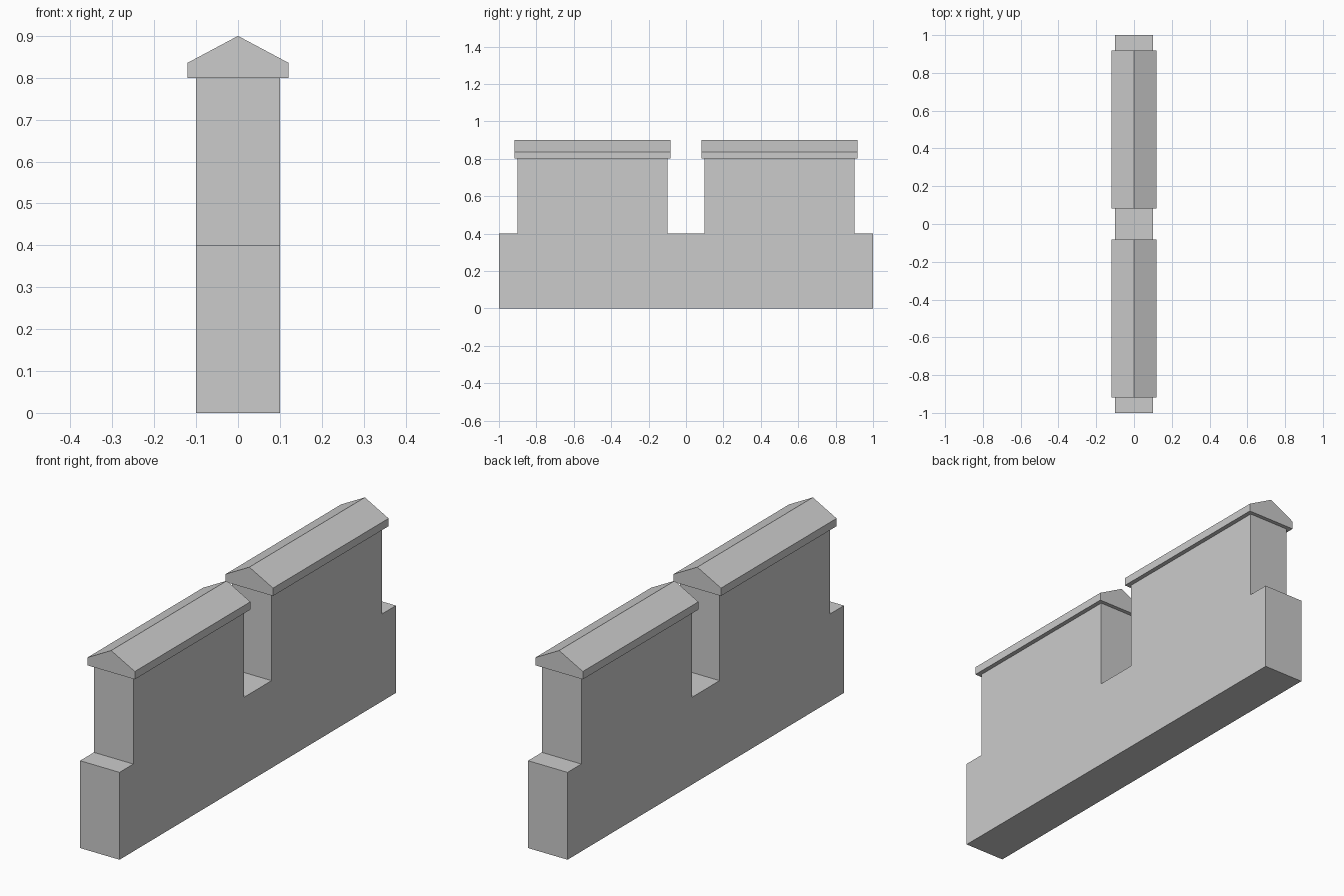
import bpy
import bmesh
from mathutils import Vector

cube = bpy.data.objects.get("Cube")
if cube:
    bpy.data.objects.remove(cube, do_unlink=True)

stone = bpy.data.materials.new("grey stone")
stone.use_nodes = True
grey = (0.6, 0.6, 0.6, 1)
stone.diffuse_color = grey
stone.node_tree.nodes["Principled BSDF"].inputs["Base Color"].default_value = grey


def extrude_profile(name, points, offset):
    """Sweep a closed flat outline along an offset into a solid."""
    bm = bmesh.new()
    face = bm.faces.new([bm.verts.new(p) for p in points])
    swept = bmesh.ops.extrude_face_region(bm, geom=[face])["geom"]
    moved = [g for g in swept if isinstance(g, bmesh.types.BMVert)]
    bmesh.ops.translate(bm, verts=moved, vec=Vector(offset))
    bmesh.ops.recalc_face_normals(bm, faces=bm.faces)
    mesh = bpy.data.meshes.new(name)
    bm.to_mesh(mesh)
    bm.free()
    mesh.materials.append(stone)
    obj = bpy.data.objects.new(name, mesh)
    bpy.context.collection.objects.link(obj)
    return obj


# Wall with two raised merlons, outlined from the side
half = 0.1
step, top = 0.4, 0.8
right_half = [(1, 0), (1, step), (0.9, step), (0.9, top), (0.1, top), (0.1, step)]
outline = right_half + [(-y, z) for y, z in reversed(right_half)]
extrude_profile("wall", [(-half, y, z) for y, z in outline], (2 * half, 0, 0))

# Gabled coping on each merlon
eave = 0.836
gable = [(-0.12, top), (0.12, top), (0.12, eave), (0, 0.9), (-0.12, eave)]
for name, start in (("front_coping", -0.918), ("back_coping", 0.082)):
    extrude_profile(name, [(x, start, z) for x, z in gable], (0, 0.836, 0))
